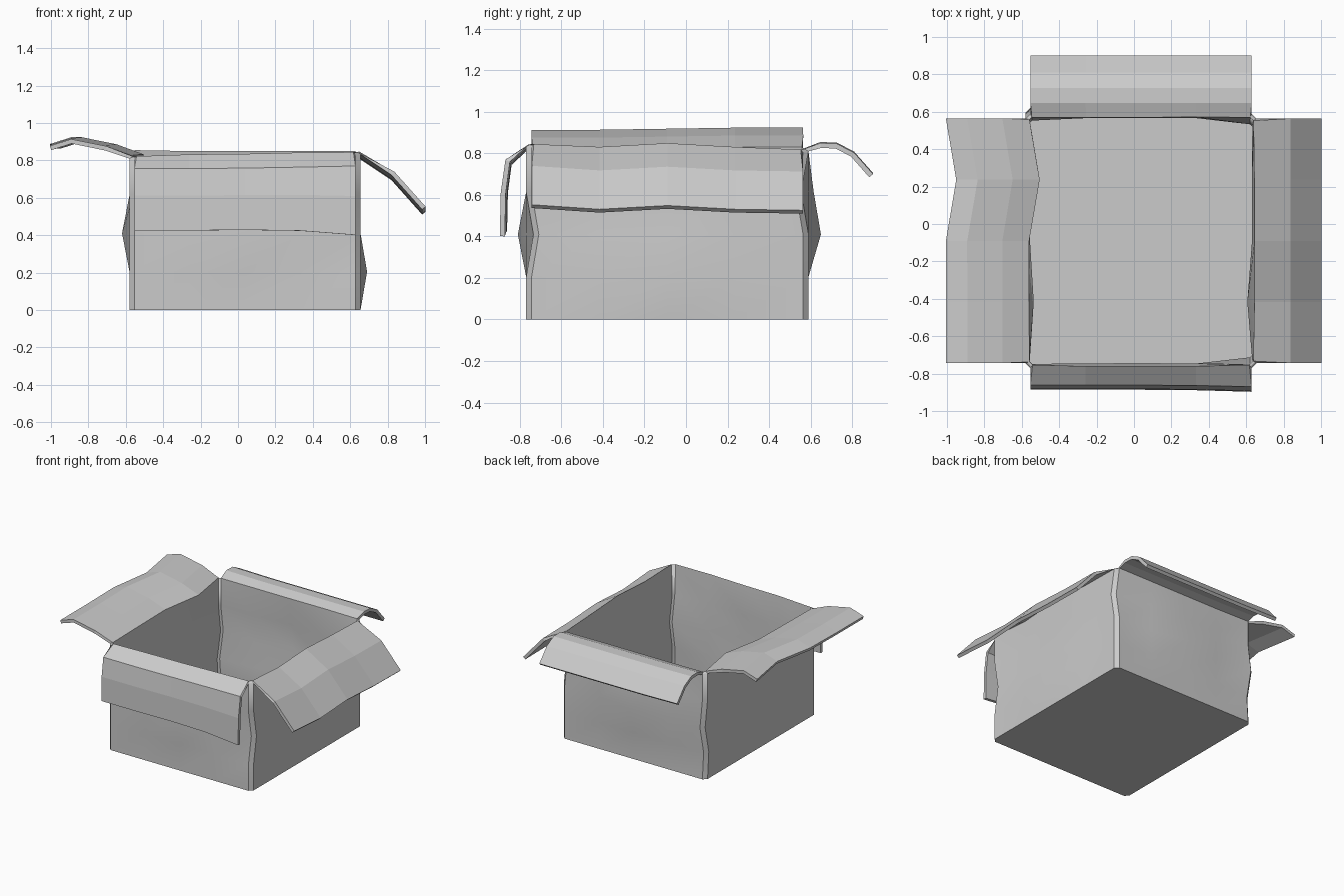
import bpy, bmesh, math

if "Cube" in bpy.data.objects:
    bpy.data.objects.remove(bpy.data.objects["Cube"])

# Footprint ring, counter-clockwise: 5 points per wall, chamfered corners between walls
X0, X1, Y0, Y1, C = -0.58, 0.655, -0.77, 0.59, 0.026
HEIGHTS = [0, 0.205, 0.41, 0.615]
TOP = [0.81, 0.81, 0.813, 0.82, 0.832,      # front rim
       0.832, 0.81, 0.828, 0.81, 0.805,     # right rim
       0.81, 0.81, 0.81, 0.81, 0.815,       # back rim
       0.82, 0.82, 0.815, 0.81, 0.81]       # left rim


def span(a, b):
    return [a + (b - a) * i / 4 for i in range(5)]


ring = ([(x, Y0) for x in span(X0 + C, X1 - C)] +
        [(X1, y) for y in span(Y0 + C, Y1 - C)] +
        [(x, Y1) for x in span(X1 - C, X0 + C)] +
        [(X0, y) for y in span(Y1 - C, Y0 + C)])

# Dents and bulges of the worn walls: (ring point, level) -> offset
DENTS = {
    (2, 2): (0, -0.04), (4, 2): (0, 0.035), (5, 2): (0, 0.035),
    (7, 1): (0.035, 0), (6, 3): (-0.025, 0),
    (9, 3): (0, -0.035), (10, 3): (0, -0.035),
    (12, 2): (0, 0.06), (12, 3): (0, 0.025),
    (14, 1): (0, -0.015), (15, 1): (0, -0.015),
    (14, 2): (0, 0.03), (15, 2): (0, 0.03),
    (17, 2): (-0.04, 0), (18, 3): (0.02, 0), (16, 4): (0.055, 0),
}

bm = bmesh.new()

# Walls
levels = []
for k in range(5):
    row = []
    for i, (x, y) in enumerate(ring):
        dx, dy = DENTS.get((i, k), (0, 0))
        row.append(bm.verts.new((x + dx, y + dy, TOP[i] if k == 4 else HEIGHTS[k])))
    levels.append(row)
for a, b in zip(levels, levels[1:]):
    for i in range(20):
        j = (i + 1) % 20
        bm.faces.new((a[i], a[j], b[j], b[i])).smooth = True

# Floor
bm.faces.new(levels[0][::-1])


# Flaps: hinge row swept outward along a bent profile of (out, up) steps
def flap(wall, direction, profile, scale=(1, 1, 1, 1, 1)):
    prev = levels[4][wall * 5:wall * 5 + 5]
    hinge = [v.co.copy() for v in prev]
    for out, up in profile:
        row = [bm.verts.new((h.x + direction[0] * out * s,
                             h.y + direction[1] * out * s, h.z + up * s))
               for h, s in zip(hinge, scale)]
        for i in range(4):
            bm.faces.new((prev[i], prev[i + 1], row[i + 1], row[i]))
        prev = row


flap(0, (0, -1), [(0.07, -0.065), (0.088, -0.2), (0.092, -0.385)],
     (1, 1, 1, 1.03, 1.12))
flap(1, (1, 0), [(0.165, -0.11), (0.33, -0.295)])
flap(2, (0, 1), [(0.06, 0.016), (0.13, 0.014), (0.205, -0.025), (0.293, -0.125)])
flap(3, (-1, 0), [(0.13, 0.043), (0.31, 0.08), (0.418, 0.045)])

# Crisp corners and folds, soft wall dents
bm.normal_update()
for e in bm.edges:
    if len(e.link_faces) == 2 and e.calc_face_angle(0) > math.radians(28):
        e.smooth = False

mesh = bpy.data.meshes.new("open_box")
bm.to_mesh(mesh)
bm.free()
box = bpy.data.objects.new("open_box", mesh)
bpy.context.collection.objects.link(box)

# Board thickness
board = box.modifiers.new("board_thickness", 'SOLIDIFY')
board.thickness = 0.024
board.offset = -1
